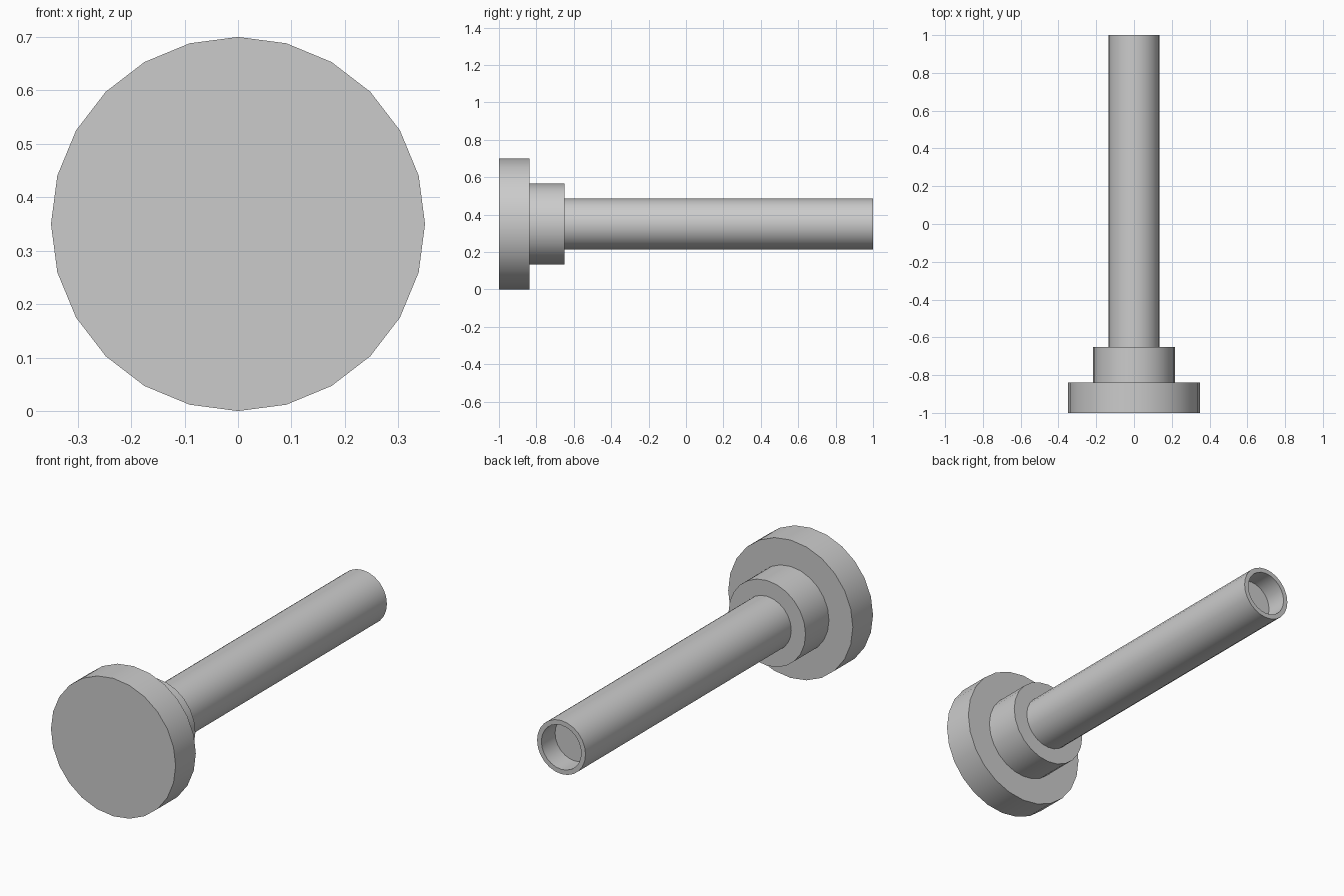
import bpy, bmesh, math

cube = bpy.data.objects.get("Cube")
if cube:
    bpy.data.objects.remove(cube, do_unlink=True)

SIDES = 24
AXIS_Z = 0.35

grey = bpy.data.materials.new("plain grey")
grey.use_nodes = True
colour = (0.6, 0.6, 0.6, 1)
grey.diffuse_color = colour
grey.node_tree.nodes["Principled BSDF"].inputs["Base Color"].default_value = colour


def turned_part(name, profile):
    """Revolve (radius, y) points about the long axis and cap both ends."""
    bm = bmesh.new()
    rings = []
    for radius, y in profile:
        ring = []
        for i in range(SIDES):
            a = math.tau * i / SIDES
            ring.append(bm.verts.new((radius * math.cos(a), y, AXIS_Z + radius * math.sin(a))))
        rings.append(ring)
    for lower, upper in zip(rings, rings[1:]):
        for i in range(SIDES):
            j = (i + 1) % SIDES
            bm.faces.new((lower[i], lower[j], upper[j], upper[i]))
    bm.faces.new(rings[0])
    bm.faces.new(rings[-1])
    bmesh.ops.recalc_face_normals(bm, faces=bm.faces)
    mesh = bpy.data.meshes.new(name)
    bm.to_mesh(mesh)
    bm.free()
    mesh.materials.append(grey)
    obj = bpy.data.objects.new(name, mesh)
    bpy.context.collection.objects.link(obj)
    bpy.ops.object.select_all(action="DESELECT")
    obj.select_set(True)
    bpy.context.view_layer.objects.active = obj
    bpy.ops.object.shade_smooth_by_angle(angle=math.radians(30))
    return obj


# Wide disc, stepped collar, and long shaft with a shallow socket in its end
turned_part("head_disc", [(0.35, -1), (0.35, -0.838)])
turned_part("collar", [(0.216, -0.838), (0.216, -0.65)])
turned_part("shaft", [(0.136, -0.65), (0.136, 1), (0.112, 1), (0.112, 0.89)])
